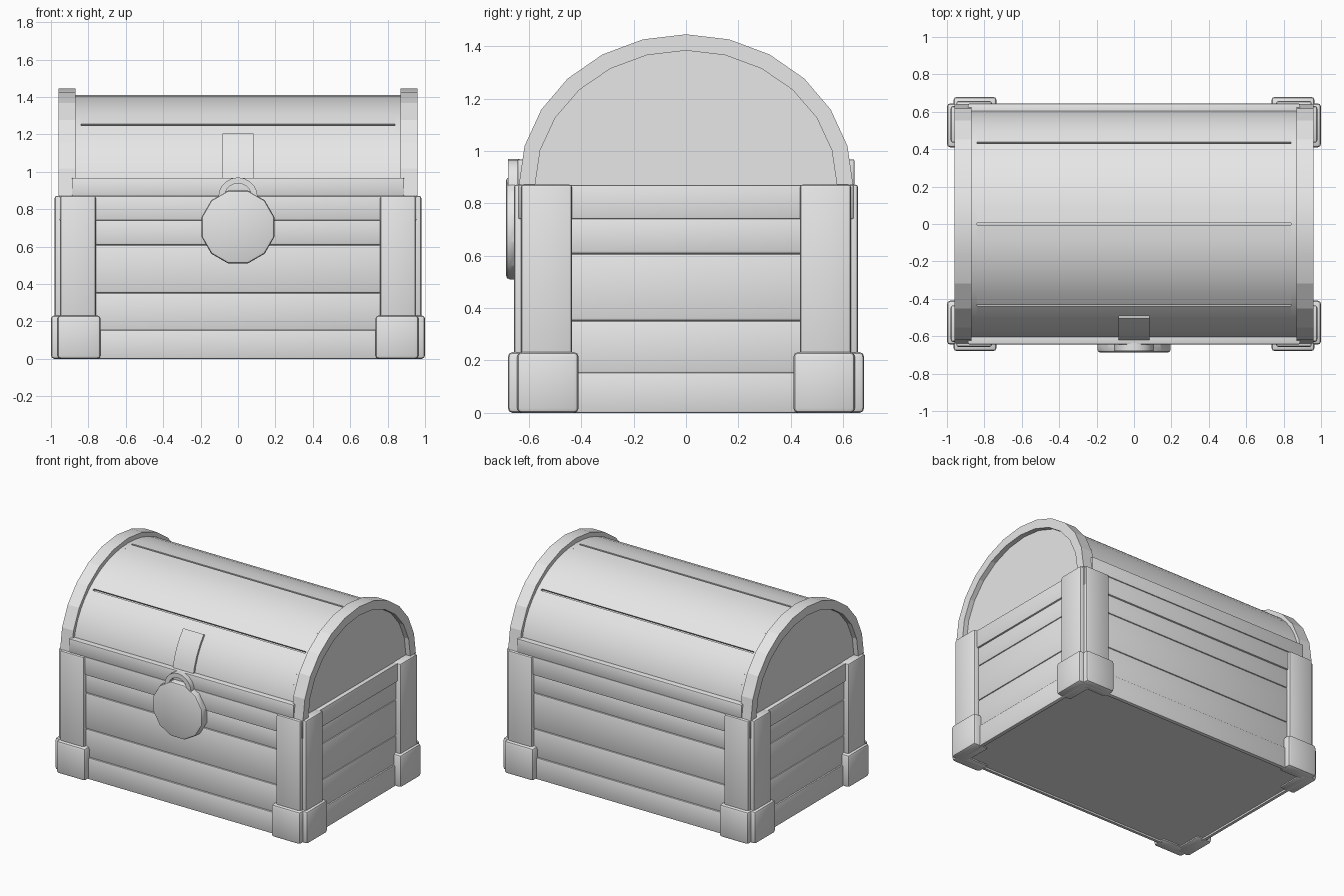
import bpy, bmesh, math
from mathutils import Matrix

cube = bpy.data.objects.get("Cube")
if cube:
    bpy.data.objects.remove(cube, do_unlink=True)

grey = bpy.data.materials.new("plain_grey")
grey.use_nodes = True
grey.diffuse_color = (0.8, 0.8, 0.8, 1)
grey.node_tree.nodes["Principled BSDF"].inputs["Base Color"].default_value = (0.8, 0.8, 0.8, 1)

SPRING = 0.87  # height where the lid arch starts


def finish(name, bm, angle=32):
    bmesh.ops.recalc_face_normals(bm, faces=bm.faces[:])
    mesh = bpy.data.meshes.new(name)
    bm.to_mesh(mesh)
    bm.free()
    mesh.materials.append(grey)
    obj = bpy.data.objects.new(name, mesh)
    bpy.context.collection.objects.link(obj)
    bpy.ops.object.select_all(action='DESELECT')
    obj.select_set(True)
    bpy.context.view_layer.objects.active = obj
    bpy.ops.object.shade_smooth_by_angle(angle=math.radians(angle))
    return obj


def box(name, xs, ys, zs, bevel=0.0, recess=False):
    """Bevelled box between pairs of limits, optionally with a sunken underside."""
    bm = bmesh.new()
    bmesh.ops.create_cube(bm, size=1)
    for v in bm.verts:
        for i, lim in enumerate((xs, ys, zs)):
            v.co[i] = max(lim) if v.co[i] > 0 else min(lim)
    if bevel:
        bmesh.ops.bevel(bm, geom=bm.edges[:], offset=bevel, segments=2,
                        profile=0.5, affect='EDGES')
    if recess:
        bm.normal_update()
        under = min(bm.faces, key=lambda f: f.normal.z * f.calc_area())
        bmesh.ops.inset_region(bm, faces=[under], thickness=0.025, depth=0)
        bmesh.ops.inset_region(bm, faces=[under], thickness=0.001, depth=-0.012)
    return finish(name, bm)


def prism(name, points, lo, hi, axis='x', angle=32):
    """Extrude a (horizontal, z) profile along x or y."""
    bm = bmesh.new()
    place = (lambda u, z, d: (d, u, z)) if axis == 'x' else (lambda u, z, d: (u, d, z))
    a = [bm.verts.new(place(u, z, lo)) for u, z in points]
    b = [bm.verts.new(place(u, z, hi)) for u, z in points]
    bm.faces.new(a)
    bm.faces.new(b[::-1])
    for i in range(len(a)):
        j = (i + 1) % len(a)
        bm.faces.new((a[i], b[i], b[j], a[j]))
    return finish(name, bm, angle)


def arc(ru, rz, start=0, end=180, steps=12, base=SPRING):
    """Elliptical arc points; zero degrees is the front or right."""
    out = []
    for i in range(steps + 1):
        t = math.radians(start + (end - start) * i / steps)
        out.append((-ru * math.cos(t), base + rz * math.sin(t)))
    return out


def band(ru, rz, thick, *args, **kw):
    return arc(ru, rz, *args, **kw) + arc(ru - thick, rz - thick, *args, **kw)[::-1]


# Chest body: inner core, planks and the raised top and bottom bands
box("body_core", (-0.925, 0.925), (-0.61, 0.61), (0.03, 0.86))
for i, zs in enumerate([(0.15, 0.352), (0.352, 0.608), (0.608, 0.745)]):
    box(f"body_plank_{i + 1}", (-0.945, 0.945), (-0.63, 0.63), zs, 0.011)
box("bottom_band", (-0.953, 0.953), (-0.638, 0.638), (0, 0.155), 0.008, recess=True)
box("top_band", (-0.955, 0.955), (-0.64, 0.64), (0.74, SPRING), 0.006)

# Corner posts and feet, each made of a front or back plate and a side plate
for sx, side in ((1, "left"), (-1, "right")):
    for sy, end in ((-1, "front"), (1, "back")):
        tag = f"{end}_{side}"
        box(f"post_{tag}_face", (sx * 0.76, sx * 0.95), (sy * 0.58, sy * 0.657),
            (0.1, 0.872), 0.012)
        box(f"post_{tag}_side", (sx * 0.88, sx * 0.98), (sy * 0.435, sy * 0.63),
            (0.1, 0.872), 0.012)
        box(f"foot_{tag}_face", (sx * 0.735, sx * 0.965), (sy * 0.58, sy * 0.68),
            (0, 0.232), 0.018)
        box(f"foot_{tag}_side", (sx * 0.88, sx * 1.0), (sy * 0.41, sy * 0.645),
            (0, 0.232), 0.018)

# Lid: under layer, four curved planks and thin ribs closing the grooves
prism("lid_core", arc(0.595, 0.52, steps=24), -0.87, 0.87)
for i in range(4):
    a = i * 45
    prism(f"lid_plank_{i + 1}",
          band(0.615, 0.54, 0.03, a + 0.6 * (i > 0), a + 45 - 0.6 * (i < 3), 6),
          -0.84, 0.84)

# Lid ends: rib, thick arch and sunken end wall
for sx, side in ((1, "left"), (-1, "right")):
    prism(f"lid_rib_{side}", band(0.615, 0.54, 0.03, steps=24), sx * 0.84, sx * 0.88)
    prism(f"lid_arch_{side}", band(0.638, 0.575, 0.062), sx * 0.87, sx * 0.96, angle=14)
    prism(f"lid_end_wall_{side}", arc(0.6, 0.535), sx * 0.86, sx * 0.925, angle=14)

# Lid lower rims at the front and back
for sy, end in ((-1, "front"), (1, "back")):
    box(f"lid_rim_{end}", (-0.888, 0.888), (sy * 0.57, sy * 0.643), (SPRING, 0.968), 0.006)

# Curved hasp plate on the lid
prism("hasp_plate", band(0.63, 0.555, 0.03, 8, 37, 5), -0.082, 0.082)

# Round padlock with a bevelled rim
bm = bmesh.new()
bmesh.ops.create_cone(bm, cap_ends=True, segments=12, radius1=0.202, radius2=0.202,
                      depth=0.057)
bmesh.ops.rotate(bm, verts=bm.verts[:], matrix=Matrix.Rotation(math.radians(15), 3, 'Z'))
bmesh.ops.rotate(bm, verts=bm.verts[:], matrix=Matrix.Rotation(math.radians(90), 3, 'X'))
bmesh.ops.translate(bm, verts=bm.verts[:], vec=(0, -0.6585, 0.705))
rim = [e for e in bm.edges if all(v.co.y < -0.66 for v in e.verts)]
bmesh.ops.bevel(bm, geom=rim, offset=0.014, segments=2, profile=0.5, affect='EDGES')
finish("padlock_body", bm, 28)

# Padlock shackle
prism("padlock_shackle", band(0.105, 0.105, 0.032, steps=10, base=0.865),
      -0.68, -0.635, axis='y')
